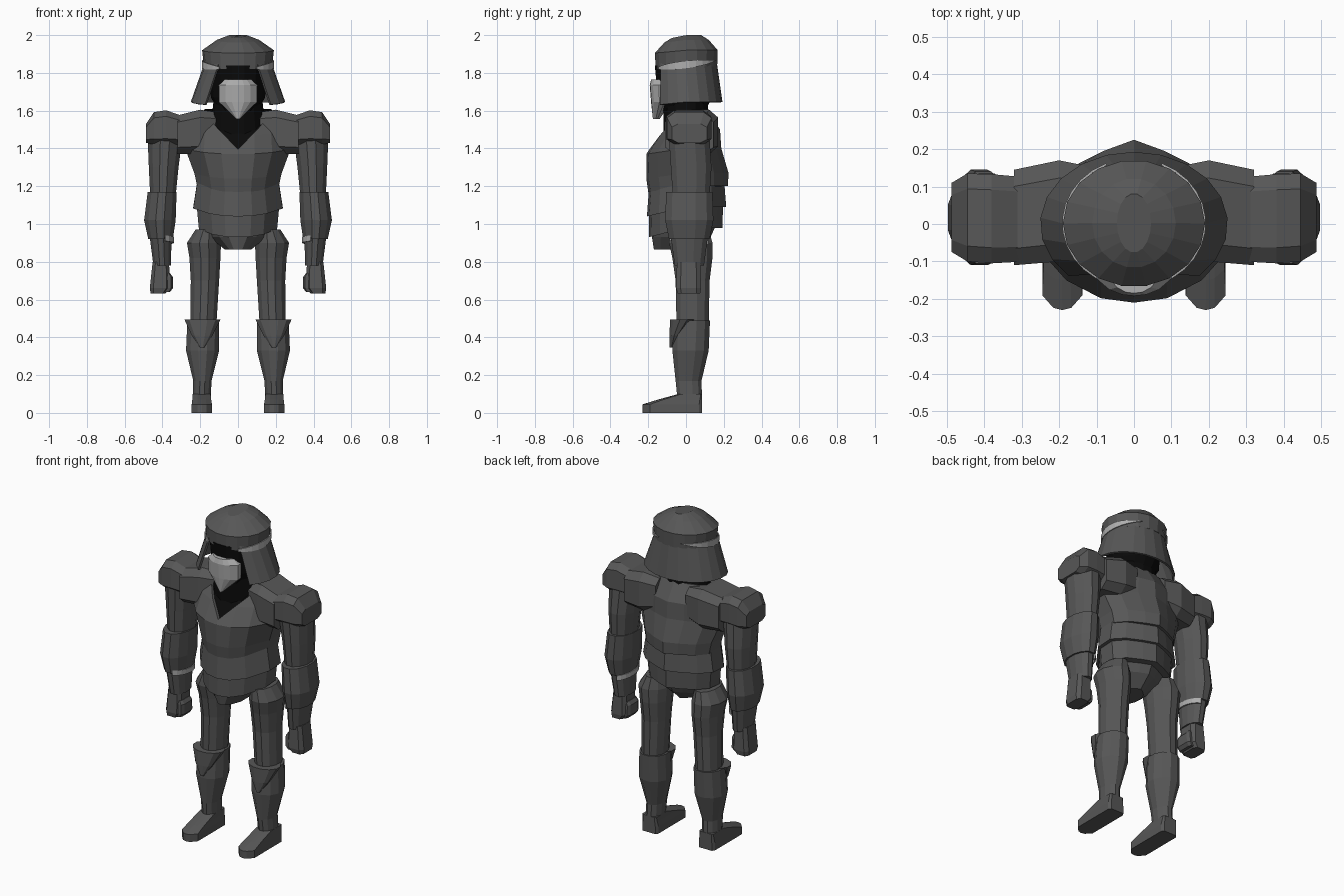
import bpy, bmesh
from math import sin, cos, pi, radians

if "Cube" in bpy.data.objects:
    bpy.data.objects.remove(bpy.data.objects["Cube"], do_unlink=True)


def material(name, v):
    m = bpy.data.materials.new(name)
    m.diffuse_color = (v, v, v, 1)
    m.use_nodes = True
    m.node_tree.nodes["Principled BSDF"].inputs["Base Color"].default_value = (v, v, v, 1)
    return m


ARMOUR = material("dark grey armour", 0.095)
LIGHT = material("light grey", 0.42)
BLACK = material("black cloth", 0.003)


def finish(name, bm, mat):
    bmesh.ops.recalc_face_normals(bm, faces=bm.faces)
    me = bpy.data.meshes.new(name)
    bm.to_mesh(me)
    bm.free()
    me.materials.append(mat)
    ob = bpy.data.objects.new(name, me)
    bpy.context.collection.objects.link(ob)
    return ob


def ngon(n):
    """Regular outline with flats touching the unit box, starting at the front."""
    k = 1 / cos(pi / n)
    return [(k * sin(2 * pi * (i + .5) / n), -k * cos(2 * pi * (i + .5) / n)) for i in range(n)]


def mirrored(half):
    return half + [(-u, v) for u, v in reversed(half) if u > 0]


TORSO = mirrored([(0, -1), (.32, -.94), (.65, -.7), (1, -.15), (1, .35), (.75, .65), (.36, .86), (0, 1)])
SOLE = mirrored([(0, -1), (.45, -.96), (1, -.75), (1, .9), (.8, 1), (0, 1)])
BLOCK = mirrored([(.65, -1), (1, -.65), (1, .65), (.65, 1)])


def loft(name, sections, outline=BLOCK, mat=ARMOUR, s=1, axis="z", dip=0):
    """Skin cross-sections (pos, a0, a1, b0, b1) stacked along z or x; dip lowers the front."""
    bm = bmesh.new()
    rings = []
    for pos, a0, a1, b0, b1 in sections:
        ring = []
        for u, v in outline:
            a = (a0 + a1) / 2 + u * (a1 - a0) / 2
            b = (b0 + b1) / 2 + v * (b1 - b0) / 2
            co = (s * a, b, pos - dip * max(0, -v)) if axis == "z" else (s * pos, a, b)
            ring.append(bm.verts.new(co))
        rings.append(ring)
    n = len(outline)
    for lo, hi in zip(rings, rings[1:]):
        for i in range(n):
            j = (i + 1) % n
            bm.faces.new((lo[i], lo[j], hi[j], hi[i]))
    bm.faces.new(rings[0])
    bm.faces.new(rings[-1])
    return finish(name, bm, mat)


def centred(name, rows, outline, mat=ARMOUR, dip=0):
    """Loft from rows of (z, half width, front y, back y)."""
    return loft(name, [(z, -w, w, f, b) for z, w, f, b in rows], outline, mat, dip=dip)


def arc_plate(name, point, n, thick, mat, s=1):
    """Open strip; point(t, k) gives the rim position for t along and k across."""
    bm = bmesh.new()
    grid = []
    for i in range(n + 1):
        col = []
        for k in (0, 1):
            x, y, z = point(i / n, k)
            col.append(bm.verts.new((s * x, y, z)))
        grid.append(col)
    for p, q in zip(grid, grid[1:]):
        bm.faces.new((p[0], q[0], q[1], p[1]))
    ob = finish(name, bm, mat)
    mod = ob.modifiers.new("thickness", "SOLIDIFY")
    mod.thickness = thick
    mod.offset = 0
    return ob


# Head: cap, flared guard, side slits, face and mask
centred("helmet_cap", [(1.835, .178, -.16, .165), (1.92, .187, -.165, .168),
                       (1.975, .11, -.115, .12), (2, .045, -.075, .08)], ngon(18), dip=.015)


def guard(t, k):
    a = radians((44 - 9 * k) + t * (272 + 18 * k))
    rx, ry = (.172, .158) if k else (.245, .187)
    return rx * sin(a), -ry * cos(a), (1.85 if k else 1.645 - .02 * max(0, cos(a)))


arc_plate("helmet_guard", guard, 16, .012, ARMOUR)


def slit(t, k):
    a = radians(32 + 125 * t)
    z = 1.825 + .042 * t + (k - .5) * .04 * sin(pi * (.12 + .88 * t))
    return .189 * sin(a), .002 - .171 * cos(a), z


for s, side in ((1, "left"), (-1, "right")):
    arc_plate(side + "_helmet_slit", slit, 10, .006, LIGHT, s)

centred("neck", [(1.45, .15, -.12, .12), (1.66, .125, -.12, .115)], ngon(14), BLACK)
centred("face", [(1.6, .1, -.13, .1), (1.67, .14, -.15, .14), (1.84, .15, -.165, .14)], ngon(14), BLACK)
centred("mask", [(1.555, .008, -.175, -.14), (1.645, .1, -.185, -.08),
                 (1.735, .102, -.192, -.08), (1.765, .07, -.185, -.08)], TORSO, LIGHT)

# Torso: chest with a V neckline over a black undershirt, then stepped plates
chest = centred("chest", [(1.2, .215, -.2, .222), (1.27, .23, -.21, .225), (1.4, .278, -.21, .187),
                          (1.5, .27, -.145, .18), (1.6, .2, -.065, .115)], TORSO, dip=.03)
centred("undershirt", [(1.3, .2, -.19, .15), (1.4, .25, -.192, .16), (1.5, .24, -.127, .15),
                       (1.61, .175, -.05, .1)], TORSO, BLACK, dip=.03)
bm = bmesh.new()
wedge = [[bm.verts.new((x, y, z)) for x, z in ((0, 1.395), (.235, 1.64), (-.235, 1.64))] for y in (-.4, -.01)]
for i in range(3):
    j = (i + 1) % 3
    bm.faces.new((wedge[0][i], wedge[0][j], wedge[1][j], wedge[1][i]))
for tri in wedge:
    bm.faces.new(tri)
cutter = finish("neckline_cutter", bm, BLACK)
cutter.hide_render = True
cut = chest.modifiers.new("neckline", "BOOLEAN")
cut.object = cutter
cut.operation = "DIFFERENCE"
cut.solver = "EXACT"
bpy.context.view_layer.objects.active = chest
bpy.ops.object.modifier_apply(modifier=cut.name)
bpy.data.objects.remove(cutter, do_unlink=True)

centred("upper_belly_plate", [(1.09, .237, -.207, .213), (1.25, .212, -.195, .2)], TORSO, dip=.05)
centred("lower_belly_plate", [(.98, .207, -.197, .192), (1.14, .222, -.195, .198)], TORSO, dip=.05)
centred("pelvis", [(.865, .07, -.17, .06), (.93, .15, -.18, .13), (1.02, .195, -.19, .17)], TORSO)

ROUND = ngon(12)
for s, side in ((1, "left_"), (-1, "right_")):
    # Shoulder and pauldron run outward along x
    loft(side + "shoulder", [(.1, -.06, .15, 1.4, 1.59), (.2, -.1, .17, 1.37, 1.605),
                             (.32, -.11, .145, 1.37, 1.575)], BLOCK, s=s, axis="x")
    loft(side + "pauldron", [(.29, -.1, .125, 1.42, 1.57), (.38, -.105, .133, 1.42, 1.602),
                             (.445, -.1, .135, 1.42, 1.592), (.487, -.075, .11, 1.43, 1.53)],
         BLOCK, s=s, axis="x")
    # Arm, cuff and fist
    loft(side + "upper_arm", [(1.15, .33, .465, -.07, .125), (1.3, .315, .472, -.08, .135),
                              (1.45, .295, .478, -.09, .125)], ROUND, s=s)
    loft(side + "forearm", [(.92, .345, .475, -.09, .125), (1.02, .33, .497, -.11, .145),
                            (1.17, .325, .478, -.105, .14)], ROUND, s=s)
    loft(side + "wrist", [(.78, .355, .448, -.06, .095), (.93, .352, .467, -.08, .115)], ROUND, s=s)

    def strip(t, k):
        a = radians(-20 - 140 * t)
        return .41 + .068 * sin(a), .018 - .108 * cos(a), .925 - .02 * t + (k - .5) * .03

    arc_plate(side + "wrist_strip", strip, 8, .008, LIGHT, s)
    loft(side + "fist", [(.632, .385, .462, -.045, .075), (.66, .36, .467, -.052, .08),
                         (.8, .365, .452, -.048, .075)], BLOCK, s=s)
    loft(side + "fingers", [(.64, .36, .4, -.04, .06), (.66, .345, .4, -.045, .065),
                            (.72, .345, .4, -.045, .06), (.74, .36, .4, -.04, .055)], BLOCK, s=s)
    # Leg, knee guard and boot
    loft(side + "thigh", [(.46, .115, .252, -.05, .12), (.7, .1, .25, -.055, .125),
                          (.82, .093, .257, -.072, .14), (.9, .09, .27, -.09, .14),
                          (.97, .11, .225, -.08, .12)], ROUND, s=s)
    loft(side + "shin", [(.07, .145, .24, -.045, .085), (.17, .14, .237, -.055, .082),
                         (.33, .1, .275, -.072, .12), (.49, .1, .268, -.065, .127)], ROUND, s=s)
    loft(side + "knee_guard", [(.345, .18, .2, -.086, -.06), (.41, .135, .245, -.087, -.02),
                               (.495, .092, .284, -.085, .06)], ROUND, s=s)
    loft(side + "boot", [(0, .138, .245, -.23, .085), (.045, .138, .245, -.23, .085),
                         (.07, .142, .242, -.15, .085), (.1, .145, .24, -.04, .085)], SOLE, s=s)
